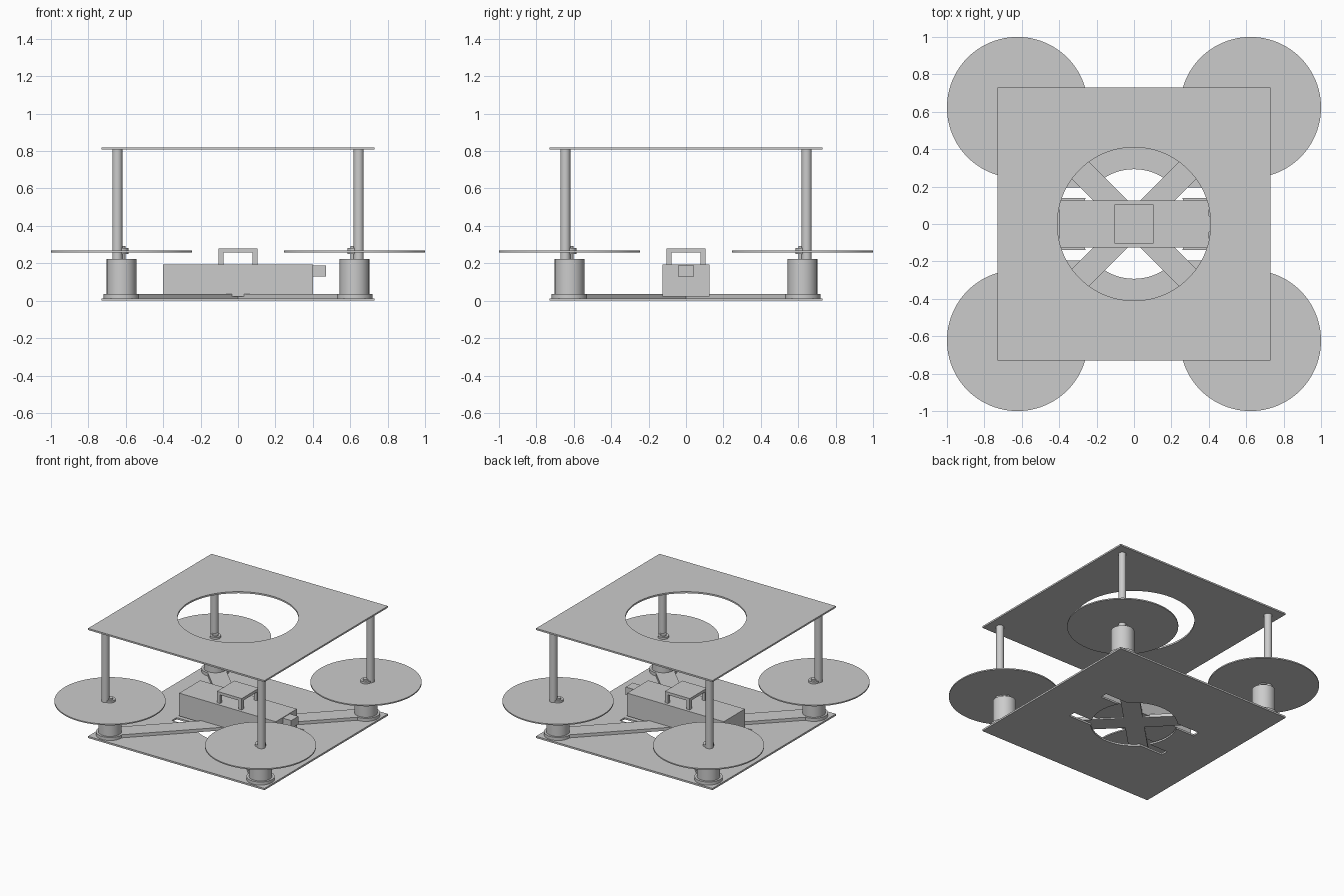
import bpy
from math import radians, hypot

cube = bpy.data.objects.get("Cube")
if cube:
    bpy.data.objects.remove(cube, do_unlink=True)

grey = bpy.data.materials.new("light grey")
grey.use_nodes = True
colour = (0.6, 0.6, 0.6, 1)
grey.diffuse_color = colour
grey.node_tree.nodes["Principled BSDF"].inputs["Base Color"].default_value = colour


def finish(name):
    ob = bpy.context.object
    ob.name = name
    ob.data.materials.append(grey)
    return ob


def box(name, x, y, z, turn=0):
    """Box from (low, high) ranges, optionally turned about the z axis."""
    ranges = (x, y, z)
    bpy.ops.mesh.primitive_cube_add(size=1, location=[sum(r) / 2 for r in ranges])
    ob = finish(name)
    ob.scale = [r[1] - r[0] for r in ranges]
    bpy.ops.object.transform_apply(location=False, rotation=False, scale=True)
    ob.rotation_euler.z = turn
    return ob


def cylinder(name, x, y, radius, z, sides=48):
    bpy.ops.mesh.primitive_cylinder_add(vertices=sides, radius=radius, depth=z[1] - z[0],
                                        location=(x, y, sum(z) / 2))
    ob = finish(name)
    bpy.ops.object.shade_smooth_by_angle(angle=radians(30))
    return ob


def cut(ob, cutter):
    cutter.hide_render = True
    mod = ob.modifiers.new("cut", "BOOLEAN")
    mod.operation = "DIFFERENCE"
    mod.solver = "EXACT"
    mod.object = cutter
    bpy.ops.object.select_all(action="DESELECT")
    ob.select_set(True)
    bpy.context.view_layer.objects.active = ob
    bpy.ops.object.modifier_apply(modifier=mod.name)
    bpy.data.objects.remove(cutter, do_unlink=True)


# Square plates with round openings
half = 0.73
top = box("top_plate", (-half, half), (-half, half), (0.808, 0.82))
cut(top, cylinder("top_cutter", 0, 0, 0.41, (0.7, 0.9), 96))

base = box("base_plate", (-half, half), (-half, half), (0, 0.013))
cut(base, cylinder("base_cutter", 0, 0, 0.293, (-0.1, 0.1), 96))
for y in ((0.14, 0.195), (-0.195, -0.14)):
    cut(base, box("slot_cutter", (-0.41, 0.41), y, (-0.1, 0.1)))

# Crossed diagonal arms
c = 0.623
reach = hypot(c, c)
for name, angle in (("arm_a", 45), ("arm_b", -45)):
    box(name, (-reach, reach), (-0.065, 0.065), (0.013, 0.036), radians(angle))

# Motor, rotor and post at each corner
for side, sx in (("left", 1), ("right", -1)):
    for end, sy in (("front", -1), ("back", 1)):
        tag = f"{end}_{side}"
        x, y = sx * c, sy * c
        cylinder(f"motor_mount_{tag}", x, y, 0.095, (0.013, 0.036))
        cylinder(f"motor_{tag}", x, y, 0.079, (0.036, 0.223))
        cylinder(f"shaft_{tag}", x, y, 0.022, (0.223, 0.292), 24)
        cylinder(f"rotor_hub_{tag}", x, y, 0.038, (0.25, 0.282), 32)
        cylinder(f"rotor_disc_{tag}", x, y, 0.377, (0.258, 0.267), 96)
        cylinder(f"post_{tag}", sx * 0.645, sy * 0.645, 0.027, (0.036, 0.81), 32)

# Battery with its connector
box("battery", (-0.4, 0.4), (-0.125, 0.125), (0.022, 0.193))
box("battery_connector", (0.39, 0.47), (-0.042, 0.042), (0.13, 0.188))

# Small raised platform on the battery
p = 0.103
box("platform", (-p, p), (-p, p), (0.257, 0.278))
for sx in (-1, 1):
    for sy in (-1, 1):
        xs = sorted((sx * p, sx * (p - 0.026)))
        ys = sorted((sy * p, sy * (p - 0.026)))
        box("platform_leg", xs, ys, (0.19, 0.258))
